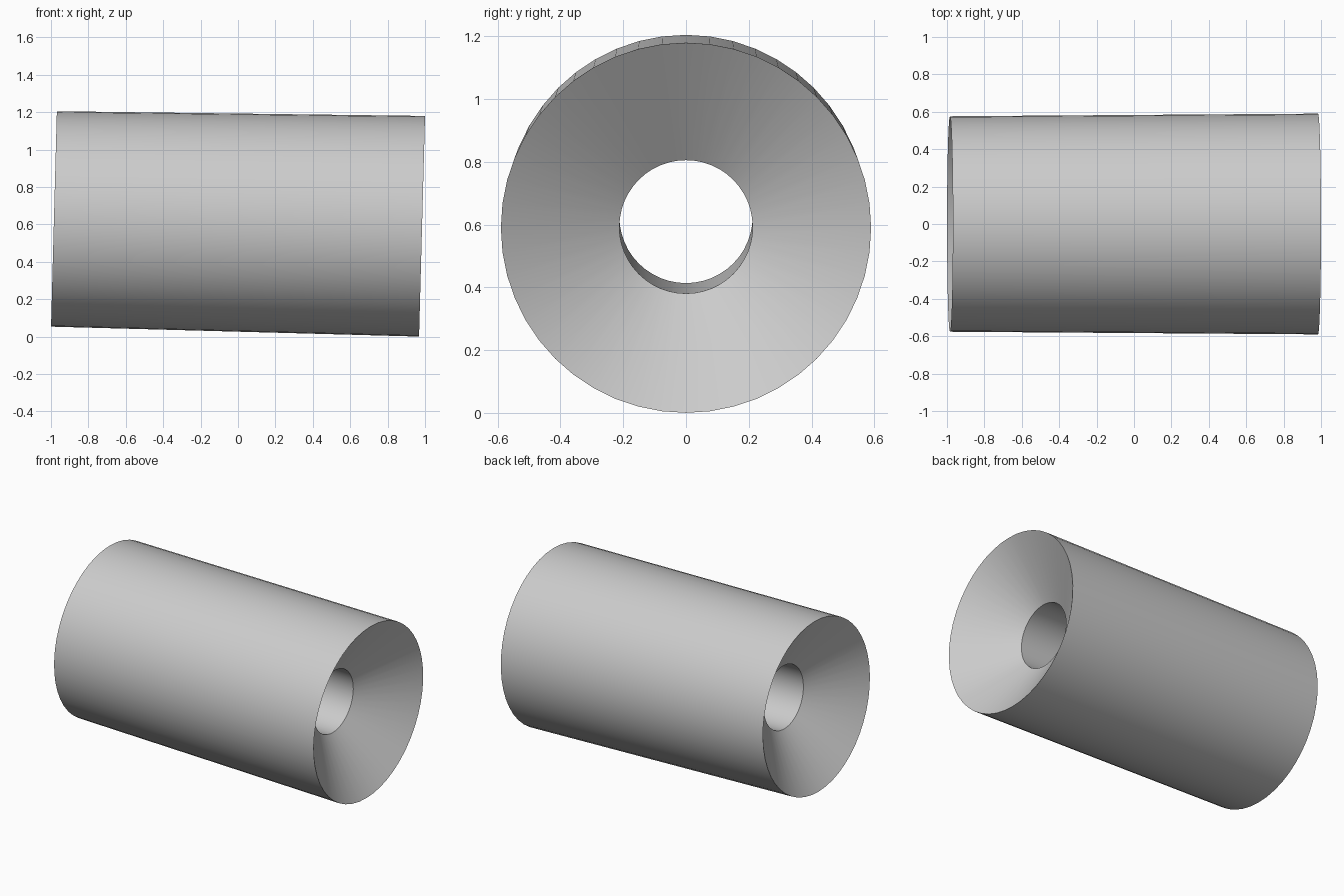
import bpy, bmesh, math

if "Cube" in bpy.data.objects:
    bpy.data.objects.remove(bpy.data.objects["Cube"])

SIDES = 48
TILT = 0.027   # slight lean of every ring

# Closed loop of rings: centre x, centre z, radius
rings = [
    (-0.984, 0.629, 0.576),   # outer rim, left end
    (0.984, 0.59, 0.59),      # outer rim, right end
    (0.721, 0.593, 0.2125),   # right funnel meets the bore
    (-0.737, 0.626, 0.2125),  # left funnel meets the bore
]

# Thick sleeve with a funnel in each end and a through bore
bm = bmesh.new()
loops = []
for cx, cz, r in rings:
    loop = []
    for i in range(SIDES):
        a = 2 * math.pi * i / SIDES
        up = r * math.cos(a)
        loop.append(bm.verts.new((cx + up * math.sin(TILT), r * math.sin(a),
                                  cz + up * math.cos(TILT))))
    loops.append(loop)

for k in range(len(loops)):
    a, b = loops[k], loops[(k + 1) % len(loops)]
    for i in range(SIDES):
        j = (i + 1) % SIDES
        bm.faces.new((a[i], a[j], b[j], b[i]))
bmesh.ops.recalc_face_normals(bm, faces=bm.faces)

mesh = bpy.data.meshes.new("sleeve")
bm.to_mesh(mesh)
bm.free()
sleeve = bpy.data.objects.new("sleeve", mesh)
bpy.context.collection.objects.link(sleeve)

# Smooth walls, sharp rims
bpy.context.view_layer.objects.active = sleeve
sleeve.select_set(True)
bpy.ops.object.shade_smooth_by_angle(angle=math.radians(30))
